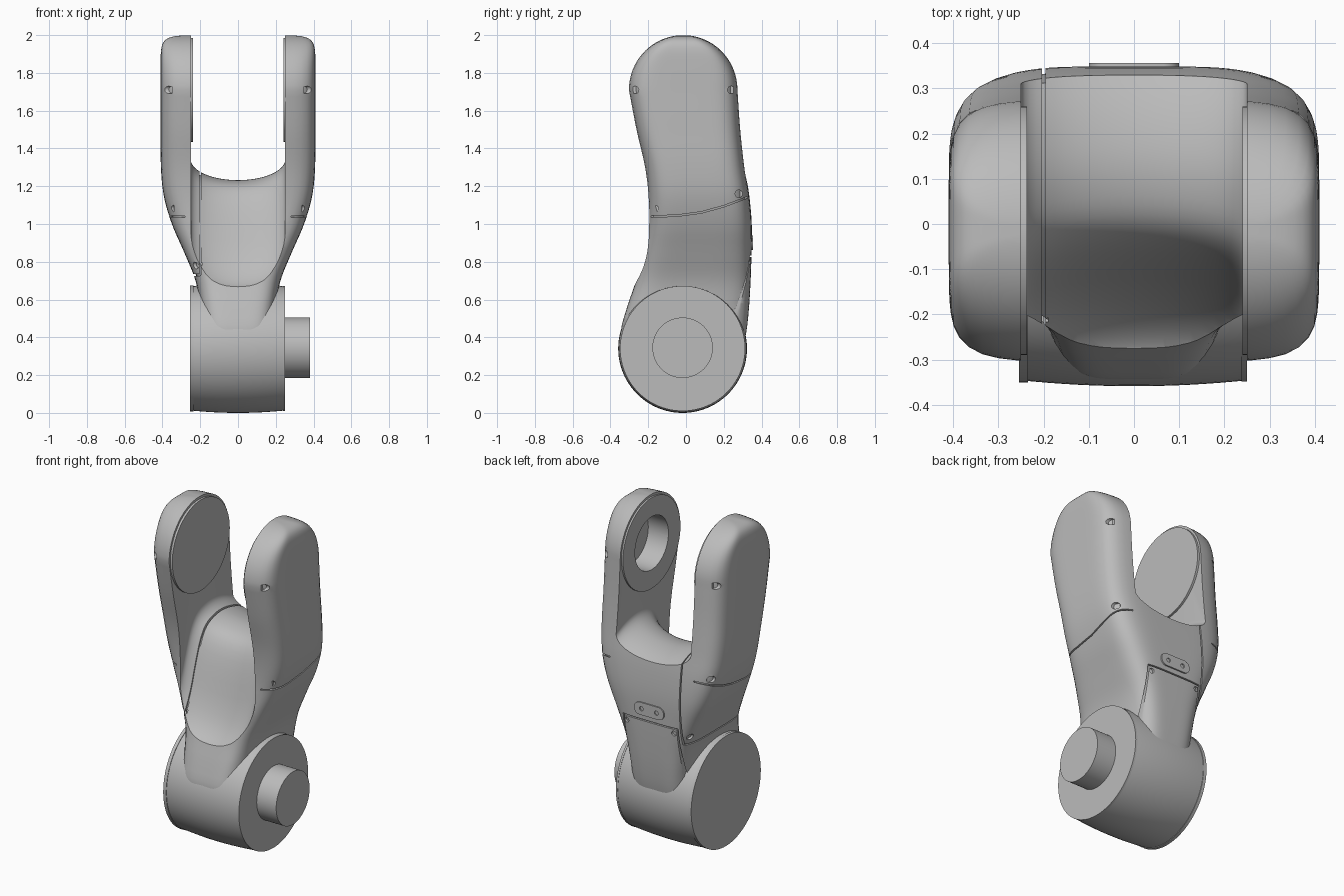
import bpy, bmesh
from math import sin, cos, pi, copysign

cube = bpy.data.objects.get("Cube")
if cube:
    bpy.data.objects.remove(cube)

grey = bpy.data.materials.new("machined grey")
grey.use_nodes = True
grey.diffuse_color = (0.5, 0.5, 0.5, 1)
grey.node_tree.nodes["Principled BSDF"].inputs["Base Color"].default_value = (0.5, 0.5, 0.5, 1)


# ---------- helpers ----------
def loft(name, rings):
    """Skin equal-sized closed rings of 3D points and cap both ends."""
    bm = bmesh.new()
    vs = [[bm.verts.new(p) for p in r] for r in rings]
    n = len(rings[0])
    for a, b in zip(vs, vs[1:]):
        for i in range(n):
            j = (i + 1) % n
            bm.faces.new((a[i], a[j], b[j], b[i]))
    bm.faces.new(vs[0])
    bm.faces.new(vs[-1])
    bmesh.ops.recalc_face_normals(bm, faces=bm.faces)
    mesh = bpy.data.meshes.new(name)
    bm.to_mesh(mesh)
    bm.free()
    mesh.materials.append(grey)
    ob = bpy.data.objects.new(name, mesh)
    bpy.context.collection.objects.link(ob)
    return ob


def prism(name, pts, axis, lo, hi):
    """Extrude a (y,z) outline along x, or an (x,z) outline along y."""
    place = {"x": lambda d, p: (d, p[0], p[1]), "y": lambda d, p: (p[0], d, p[1])}[axis]
    return loft(name, [[place(d, p) for p in pts] for d in (lo, hi)])


def circle(a, b, r, n=64):
    return [(a + r * cos(2 * pi * i / n), b + r * sin(2 * pi * i / n)) for i in range(n)]


def box(a0, a1, b0, b1):
    return [(a0, b0), (a1, b0), (a1, b1), (a0, b1)]


def cut(target, cutter):
    mod = target.modifiers.new("cut", "BOOLEAN")
    mod.operation, mod.solver, mod.object = "DIFFERENCE", "EXACT", cutter
    bpy.context.view_layer.objects.active = target
    bpy.ops.object.modifier_apply(modifier=mod.name)
    bpy.data.objects.remove(cutter)


def smooth_curve(keys, t):
    """Cubic interpolation through rows of (t, values...)."""
    def slope(i):
        a, b = keys[max(i - 1, 0)], keys[min(i + 1, len(keys) - 1)]
        return [(q - p) / (b[0] - a[0]) for p, q in zip(a[1:], b[1:])]
    i = max(k for k in range(len(keys) - 1) if keys[k][0] <= t or k == 0)
    h = keys[i + 1][0] - keys[i][0]
    u = (t - keys[i][0]) / h
    return [p * (1 + 2 * u) * (1 - u) ** 2 + q * u * u * (3 - 2 * u)
            + h * (m * u * (1 - u) ** 2 - n * u * u * (1 - u))
            for p, q, m, n in zip(keys[i][1:], keys[i + 1][1:], slope(i), slope(i + 1))]


# ---------- forked body ----------
TOP_Y, TOP_Z, TOP_R = -0.015, 1.71, 0.29
STATIONS = [  # height, half width, front, back
    (.25, .185, -.31, .28), (.42, .19, -.345, .318), (.55, .2, -.315, .333),
    (.7, .225, -.265, .342), (.85, .285, -.23, .347), (1, .35, -.205, .348),
    (1.15, .393, -.203, .335), (1.3, .408, -.22, .312), (1.5, .41, -.265, .29),
    (TOP_Z, .41, TOP_Y - TOP_R, TOP_Y + TOP_R)]
SADDLE = [(-.5, .6), (-.28, .665), (-.2, .74), (-.14, .86), (-.095, 1), (-.05, 1.12),
          (0, 1.19), (.08, 1.225), (.18, 1.23), (.3, 1.2), (.5, 1.1)]


def section(z, w, front, back, n, count=88):
    ring = []
    for i in range(count):
        c, s = cos(2 * pi * i / count), sin(2 * pi * i / count)
        r = (abs(c) ** n + abs(s) ** n) ** (-1 / n)
        ring.append((w * r * c, (front + back) / 2 + (back - front) / 2 * r * s, z))
    return ring


def make_body(name, inset):
    rings = []
    for k in range(41):
        z = .25 + (TOP_Z - .25) * k / 40
        w, f, b = smooth_curve(STATIONS, z)
        rings.append(section(z, w - inset, f + inset, b - inset, 4.2 + 1.8 * k / 40))
    rad = TOP_R - inset
    for k in range(1, 20):
        s = sin(pi / 2 * k / 19.3)
        h = rad * (1 - s * s) ** .5
        rings.append(section(TOP_Z + rad * s, (.41 - inset) * (1 - s ** 9) ** (1 / 9),
                             TOP_Y - h, TOP_Y + h, 6))
    body = loft(name, rings)
    # fork gap with a scooped, rounded floor
    cols = []
    for k in range(25):
        u = pi * (k / 24 - .5)
        lift = 1 - cos(u)
        floor = []
        for j in range(49):
            y = -.5 + j / 48
            z = smooth_curve(SADDLE, y)[0]
            floor.append(((.25 + inset) * sin(u), y - .05 * lift, z + .11 * lift - inset))
        x = floor[0][0]
        cols.append(floor + [(x, .6, 2.3), (x, -.6, 2.3)])
    cut(body, loft("gap_cutter", cols))
    return body


body = make_body("fork_body", 0)
core = make_body("inner_core", .012)

# ---------- seams ----------
g = .004
seams = [
    prism("seam", box(-.6, .6, .73, 1.33), "x", -.2 - g, -.2 + g),
    prism("seam", box(-.6, .6, .73 - g, .73 + g), "x", -.5, -.2),
]
arc = [(-.4, 1.03), (-.2, 1.035), (-.05, 1.04), (.08, 1.057), (.2, 1.09), (.32, 1.135), (.5, 1.22)]
strip = arc + [(y, z + 2 * g) for y, z in reversed(arc)]
seams += [prism("seam", strip, "x", *sorted((s * .28, s * .6))) for s in (-1, 1)]
# access panel frame on the back
px, lo, hi = .18, .36, .83
for x in (-px, px):
    seams.append(prism("seam", box(x - g, x + g, lo, hi), "y", .2, .5))
for z in (lo, hi):
    seams.append(prism("seam", box(-px - g, px + g, z - g, z + g), "y", .2, .5))
for s in seams:
    cut(body, s)

# ---------- screw holes ----------
for side in (-1, 1):
    for y, z, x in ((-.27, 1.71, .35), (.24, 1.71, .35), (-.165, 1.08, .34), (.28, 1.16, .34)):
        hole = prism("screw_hole", circle(y, z, .02, 16), "x", *sorted((side * x, side * .6)))
        cut(body, hole)
    for z in (lo + .03, hi - .03):
        cut(body, prism("screw_hole", circle(side * (px - .022), z, .015, 16), "y", .29, .5))
for y in (-.2, .29):
    cut(body, prism("screw_hole", circle(y, .78, .018, 16), "x", -.5, -.19))

# ---------- pivot faces inside the fork ----------
plain_face = prism("right_pivot_face", circle(TOP_Y, TOP_Z, .275), "x", -.27, -.237)
socket_face = prism("left_pivot_face", circle(TOP_Y, TOP_Z, .275), "x", .24, .27)
for ob in (body, core, socket_face):
    cut(ob, prism("socket_cutter", circle(TOP_Y, TOP_Z, .16), "x", .1, .375))

# ---------- lower drum, flanges and pin ----------
DY, DZ = -.018, .341
drum = loft("lower_drum", [[(x, y, z) for y, z in circle(DY, DZ, .341 - .013 * (x / .25) ** 2, 96)]
                           for x in [.25 * k / 8 for k in range(-8, 9)]])
right_flange = prism("right_flange", circle(DY, DZ, .333, 96), "x", -.255, -.235)
left_flange = prism("left_flange", circle(DY, DZ, .331, 96), "x", .238, .25)
pin = prism("drive_pin", circle(DY, .345, .16), "x", .2, .38)

# ---------- raised tag on the back ----------
tag_outline = [(copysign(.062, cos(t)) + .038 * cos(t), .9 + .038 * sin(t))
               for t in [2 * pi * (i + .5) / 32 for i in range(32)]]
tag = prism("back_tag", tag_outline, "y", .32, .356)
for x in (-.05, .05):
    cut(tag, prism("tag_hole", circle(x, .9, .013, 16), "y", .34, .4))

# ---------- shading ----------
bpy.ops.object.select_all(action="DESELECT")
for ob in (body, core, plain_face, socket_face, drum, right_flange, left_flange, pin, tag):
    ob.select_set(True)
bpy.context.view_layer.objects.active = body
bpy.ops.object.shade_smooth_by_angle(angle=.6)
